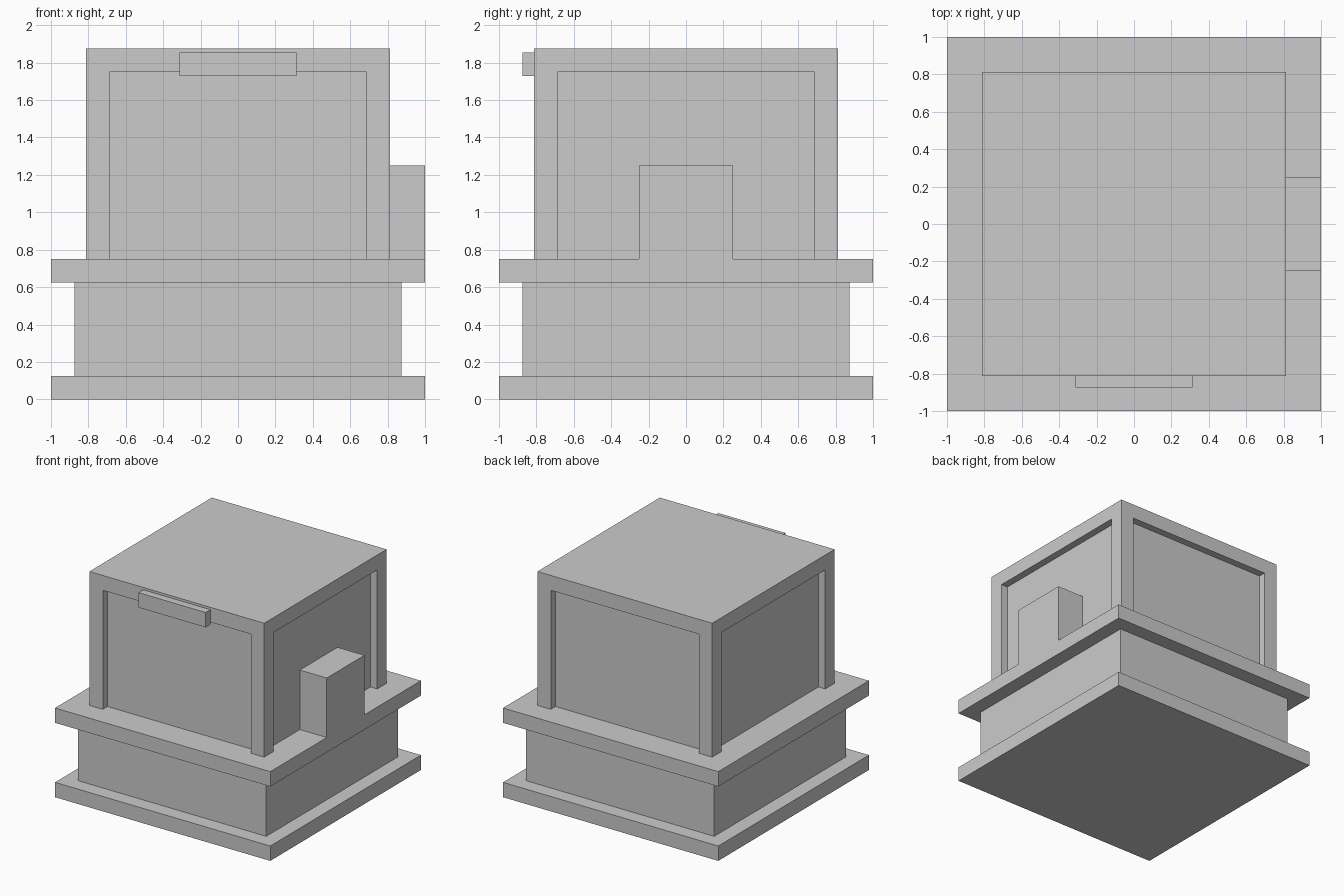
import bpy
import bmesh
from mathutils import Matrix, Vector

if "Cube" in bpy.data.objects:
    bpy.data.objects.remove(bpy.data.objects["Cube"])


def box(name, lo, hi):
    """Flat-sided box between two opposite corners."""
    lo, hi = Vector(lo), Vector(hi)
    bm = bmesh.new()
    bmesh.ops.create_cube(bm, size=1, matrix=Matrix.Translation((lo + hi) / 2) @ Matrix.Diagonal((*(hi - lo), 1)))
    mesh = bpy.data.meshes.new(name)
    bm.to_mesh(mesh)
    bm.free()
    obj = bpy.data.objects.new(name, mesh)
    bpy.context.collection.objects.link(obj)
    return obj


def slab(name, half, z0, z1):
    """Square layer centred on the vertical axis."""
    return box(name, (-half, -half, z0), (half, half, z1))


# Stepped base
slab("base_plate", 1.0, 0.0, 0.125)
slab("lower_body", 0.875, 0.125, 0.625)
slab("middle_plate", 1.0, 0.625, 0.75)

# Upper body: recessed panels inside a frame of roof and corner posts
slab("recessed_core", 0.75, 0.75, 1.75)
slab("roof", 0.8125, 1.75, 1.875)
posts = box("corner_posts", (0.6875, 0.6875, 0.75), (0.8125, 0.8125, 1.75))
mirror = posts.modifiers.new("four_corners", 'MIRROR')
mirror.use_axis = (True, True, False)

# Block on the right side, resting on the middle plate
box("side_block", (0.75, -0.25, 0.75), (1.0, 0.25, 1.25))

# Bar on the upper front edge
box("front_bar", (-0.3125, -0.875, 1.73), (0.3125, -0.8125, 1.855))
